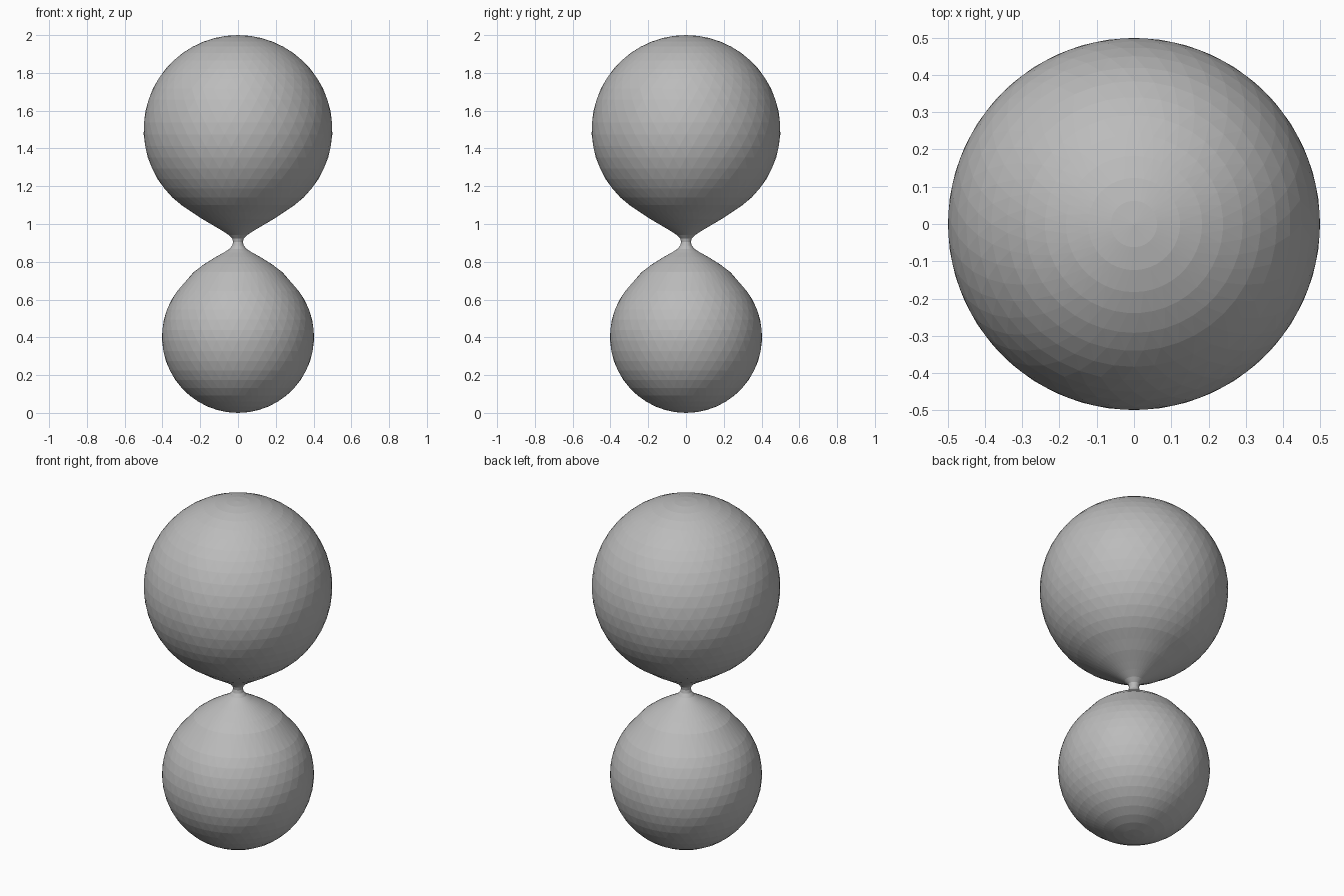
import bpy, bmesh, math

if "Cube" in bpy.data.objects:
    bpy.data.objects.remove(bpy.data.objects["Cube"])

SEGMENTS = 44


def arc(radius, centre, start, end, steps):
    """Profile points (r, z) on a circle; angles in degrees from straight down."""
    pts = []
    for i in range(steps + 1):
        a = math.radians(start + (end - start) * i / steps)
        pts.append((radius * math.sin(a), centre - radius * math.cos(a)))
    return pts


# Profile: lower ball, pinched neck, upper ball
lower = arc(0.403, 0.403, 0, 127, 16)[1:]
neck = [(0.235, 0.745), (0.18, 0.787), (0.12, 0.824), (0.075, 0.849),
        (0.045, 0.868), (0.03, 0.887), (0.026, 0.905), (0.03, 0.923),
        (0.05, 0.943), (0.088, 0.967), (0.13, 0.992), (0.19, 1.027),
        (0.245, 1.064)]
upper = arc(0.5, 1.5, 37, 180, 20)[:-1]
profile = lower + neck + upper

# Lathe with staggered rings, giving triangular facets
bm = bmesh.new()
rings = []
for k, (r, z) in enumerate(profile):
    ring = []
    for i in range(SEGMENTS):
        a = 2 * math.pi * (i + 0.5 * (k % 2)) / SEGMENTS
        ring.append(bm.verts.new((r * math.cos(a), r * math.sin(a), z)))
    rings.append(ring)

for k in range(len(rings) - 1):
    a, b = rings[k], rings[k + 1]
    for i in range(SEGMENTS):
        j = (i + 1) % SEGMENTS
        if k % 2 == 0:
            bm.faces.new((a[i], a[j], b[i]))
            bm.faces.new((a[j], b[j], b[i]))
        else:
            bm.faces.new((a[i], a[j], b[j]))
            bm.faces.new((a[i], b[j], b[i]))

# Poles
bottom = bm.verts.new((0, 0, 0))
top = bm.verts.new((0, 0, 2))
for i in range(SEGMENTS):
    j = (i + 1) % SEGMENTS
    bm.faces.new((rings[0][j], rings[0][i], bottom))
    bm.faces.new((rings[-1][i], rings[-1][j], top))
bmesh.ops.recalc_face_normals(bm, faces=bm.faces)

mesh = bpy.data.meshes.new("joined_balls")
bm.to_mesh(mesh)
bm.free()

grey = bpy.data.materials.new("plain_grey")
grey.diffuse_color = (0.5, 0.5, 0.5, 1)
grey.use_nodes = True
grey.node_tree.nodes["Principled BSDF"].inputs["Base Color"].default_value = grey.diffuse_color
mesh.materials.append(grey)

body = bpy.data.objects.new("joined_balls", mesh)
bpy.context.collection.objects.link(body)
